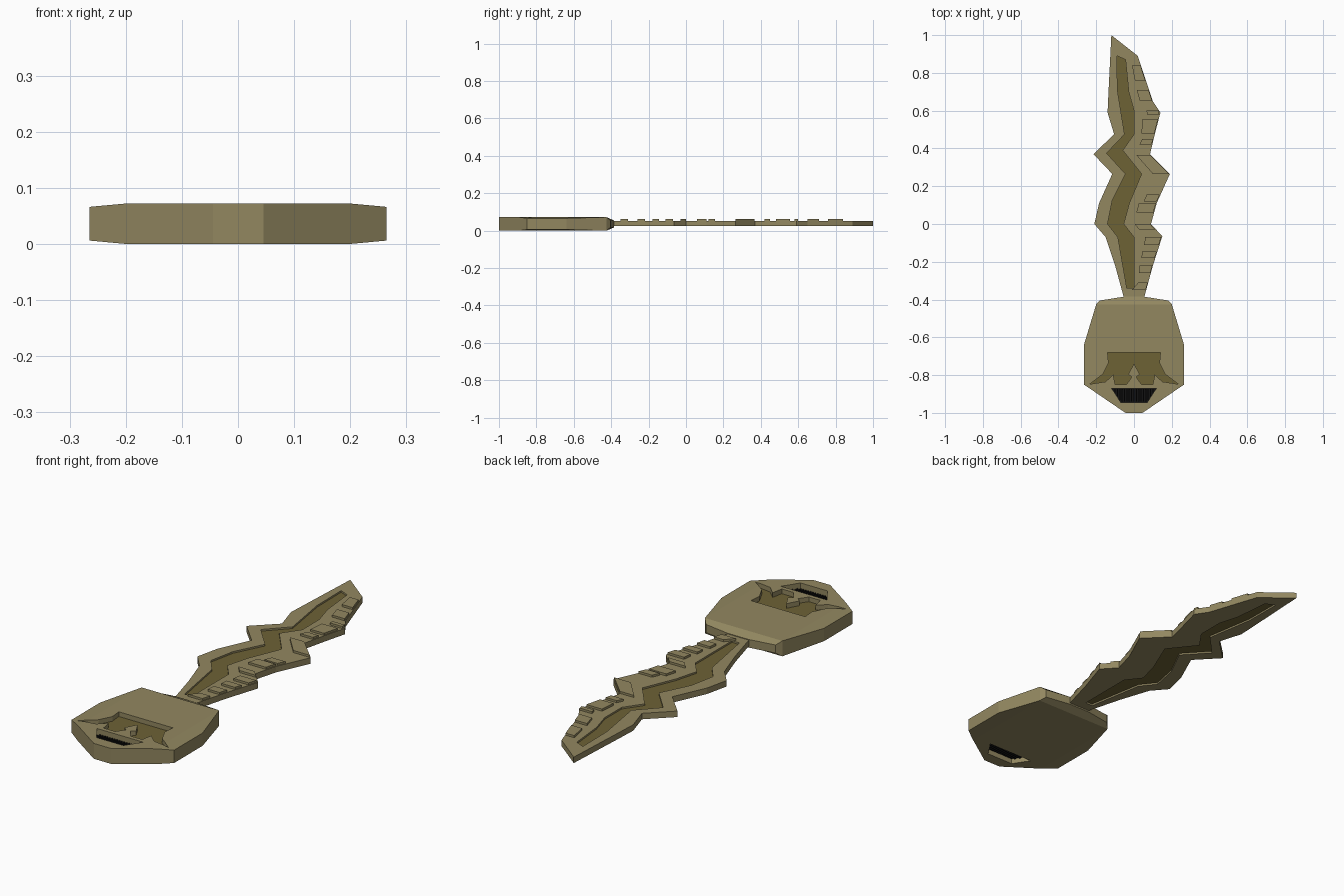
import bpy
import bmesh
from mathutils import Vector

if "Cube" in bpy.data.objects:
    bpy.data.objects.remove(bpy.data.objects["Cube"])


def material(name, rgb):
    m = bpy.data.materials.new(name)
    m.use_nodes = True
    m.diffuse_color = (*rgb, 1)
    m.node_tree.nodes["Principled BSDF"].inputs["Base Color"].default_value = (*rgb, 1)
    return m


BRASS = material("brass", (0.29, 0.245, 0.118))
DARK = material("dark brass", (0.155, 0.122, 0.036))
BLACK = material("black", (0.006, 0.006, 0.006))


def add_prism(bm, pts, z0, z1):
    low = [bm.verts.new((x, y, z0)) for x, y in pts]
    high = [bm.verts.new((x, y, z1)) for x, y in pts]
    bm.faces.new(low)
    bm.faces.new(high)
    for i in range(len(pts)):
        j = (i + 1) % len(pts)
        bm.faces.new((low[i], low[j], high[j], high[i]))


def finish(name, bm, *mats):
    bmesh.ops.recalc_face_normals(bm, faces=bm.faces)
    mesh = bpy.data.meshes.new(name)
    bm.to_mesh(mesh)
    bm.free()
    obj = bpy.data.objects.new(name, mesh)
    bpy.context.scene.collection.objects.link(obj)
    for m in mats:
        mesh.materials.append(m)
    return obj


def prism(name, pts, z0, z1, *mats):
    bm = bmesh.new()
    add_prism(bm, pts, z0, z1)
    return finish(name, bm, *mats)


def carve(obj, cutters, floor_low, floor_high):
    """Subtract the cutters, then darken the sunken floors."""
    for c in cutters:
        c.hide_render = True
        mod = obj.modifiers.new("cut", 'BOOLEAN')
        mod.operation = 'DIFFERENCE'
        mod.solver = 'EXACT'
        mod.object = c
    deps = bpy.context.evaluated_depsgraph_get()
    mesh = bpy.data.meshes.new_from_object(obj.evaluated_get(deps))
    obj.modifiers.clear()
    obj.data = mesh
    mesh.materials.clear()
    mesh.materials.append(BRASS)
    mesh.materials.append(DARK)
    for p in mesh.polygons:
        sunken = abs(p.normal.z) > 0.9 and floor_low < p.center.z < floor_high
        p.material_index = 1 if sunken else 0
    for c in cutters:
        bpy.data.objects.remove(c)


def mirrored(half):
    """Close a right-hand half profile across x = 0."""
    return half + [(-x, y) for x, y in reversed(half) if x > 0]


# Head: faceted slab with thinner sides and a sloped neck end
MID, HALF = 0.036, 0.036
bm = bmesh.new()
add_prism(bm, mirrored([(0.045, -1.0), (0.265, -0.85), (0.265, -0.64),
                        (0.2, -0.425), (0.18, -0.405), (0.055, -0.385)]), 0, 2 * HALF)
for co, no in (((0.2, 0, 0), (1, 0, 0)), ((-0.2, 0, 0), (1, 0, 0)), ((0, -0.425, 0), (0, 1, 0))):
    bmesh.ops.bisect_plane(bm, geom=bm.verts[:] + bm.edges[:] + bm.faces[:],
                           plane_co=co, plane_no=no, dist=1e-5)
for v in bm.verts:
    h = HALF
    if abs(v.co.x) > 0.21:
        h = 0.03
    elif v.co.y > -0.42:
        h = 0.019
    v.co.z = MID + (h if v.co.z > MID else -h)
head = finish("head", bm, BRASS)

# Sunken emblem on the top of the head and the slot through it
emblem = mirrored([(0.14, -0.68), (0.135, -0.735), (0.165, -0.795), (0.235, -0.848),
                   (0.15, -0.835), (0.11, -0.797), (0.1, -0.85), (0.04, -0.85),
                   (0.012, -0.81), (0.03, -0.795), (0, -0.74)])
slot = mirrored([(0.12, -0.87), (0.105, -0.89), (0.07, -0.945)])
carve(head, [prism("emblem_cutter", emblem, 0.05, 0.1),
             prism("slot_cutter", slot, -0.1, 0.2)], 0.045, 0.055)

# Black grille inside the slot
bm = bmesh.new()
add_prism(bm, slot, 0.025, 0.042)
for i in range(-8, 9):
    x = i * 0.0125
    y0 = max(-0.943, -0.945 + (abs(x) - 0.07) * 1.6) + 0.004
    add_prism(bm, [(x - 0.003, y0), (x + 0.003, y0), (x + 0.003, -0.873), (x - 0.003, -0.873)],
              0.02, 0.05)
finish("slot_grille", bm, BLACK)

# Blade: jagged flat bar grooved on both sides
right = [(0.055, -0.42), (0.055, -0.385), (0.1, -0.22), (0.15, -0.065), (0.09, 0.0), (0.12, 0.11),
         (0.19, 0.265), (0.085, 0.37), (0.11, 0.475), (0.14, 0.59), (0.1, 0.65), (0.02, 0.89)]
left = [(-0.12, 1.0), (-0.135, 0.7), (-0.14, 0.59), (-0.105, 0.475), (-0.215, 0.37),
        (-0.115, 0.265), (-0.185, 0.11), (-0.21, 0.0), (-0.15, -0.07), (-0.1, -0.22),
        (-0.055, -0.385), (-0.055, -0.42)]
groove_right = [(0.0, -0.34), (0.0, -0.07), (-0.055, 0.0), (-0.025, 0.11), (0.04, 0.265),
                (-0.06, 0.39), (0.0, 0.475), (0.0, 0.6), (-0.028, 0.7), (-0.045, 0.87)]
groove_left = [(-0.09, 0.89), (-0.088, 0.71), (-0.05, 0.475), (-0.145, 0.375), (-0.045, 0.265),
               (-0.115, 0.125), (-0.14, 0.0), (-0.085, -0.07), (-0.038, -0.34)]
groove = groove_right + groove_left
TOP, BOTTOM, DEPTH = 0.052, 0.024, 0.008
blade = prism("blade", right + left, BOTTOM, TOP, BRASS)
carve(blade, [prism("groove_cutter_top", groove, TOP - DEPTH, 0.1),
              prism("groove_cutter_bottom", groove, -0.1, BOTTOM + DEPTH)], 0.028, 0.048)


# Raised steps between the groove and the right-hand blade edge
def edge_x(pts, y):
    for (xa, ya), (xb, yb) in zip(pts, pts[1:]):
        if ya <= y <= yb:
            return xa + (xb - xa) * (y - ya) / (yb - ya)
    return pts[-1][0]


def between(y, t):
    a, b = edge_x(groove_right, y), edge_x(right, y)
    return (a + (b - a) * t, y)


bm = bmesh.new()
for y0, y1, inner in ((-0.35, -0.31, 0.3), (-0.26, -0.22, 0.3), (-0.18, -0.145, 0.35),
                      (-0.11, -0.07, 0.4), (-0.03, 0.0, 0.4), (0.06, 0.11, 0.35),
                      (0.12, 0.155, 0.5), (0.265, 0.365, 0.4), (0.42, 0.45, 0.5),
                      (0.48, 0.555, 0.35), (0.58, 0.6, 0.5), (0.65, 0.71, 0.4),
                      (0.76, 0.84, 0.4)):
    add_prism(bm, [between(y0, inner), between(y0, 0.97), between(y1, 0.97), between(y1, inner)],
              TOP - 0.004, 0.062)
finish("blade_steps", bm, BRASS)
